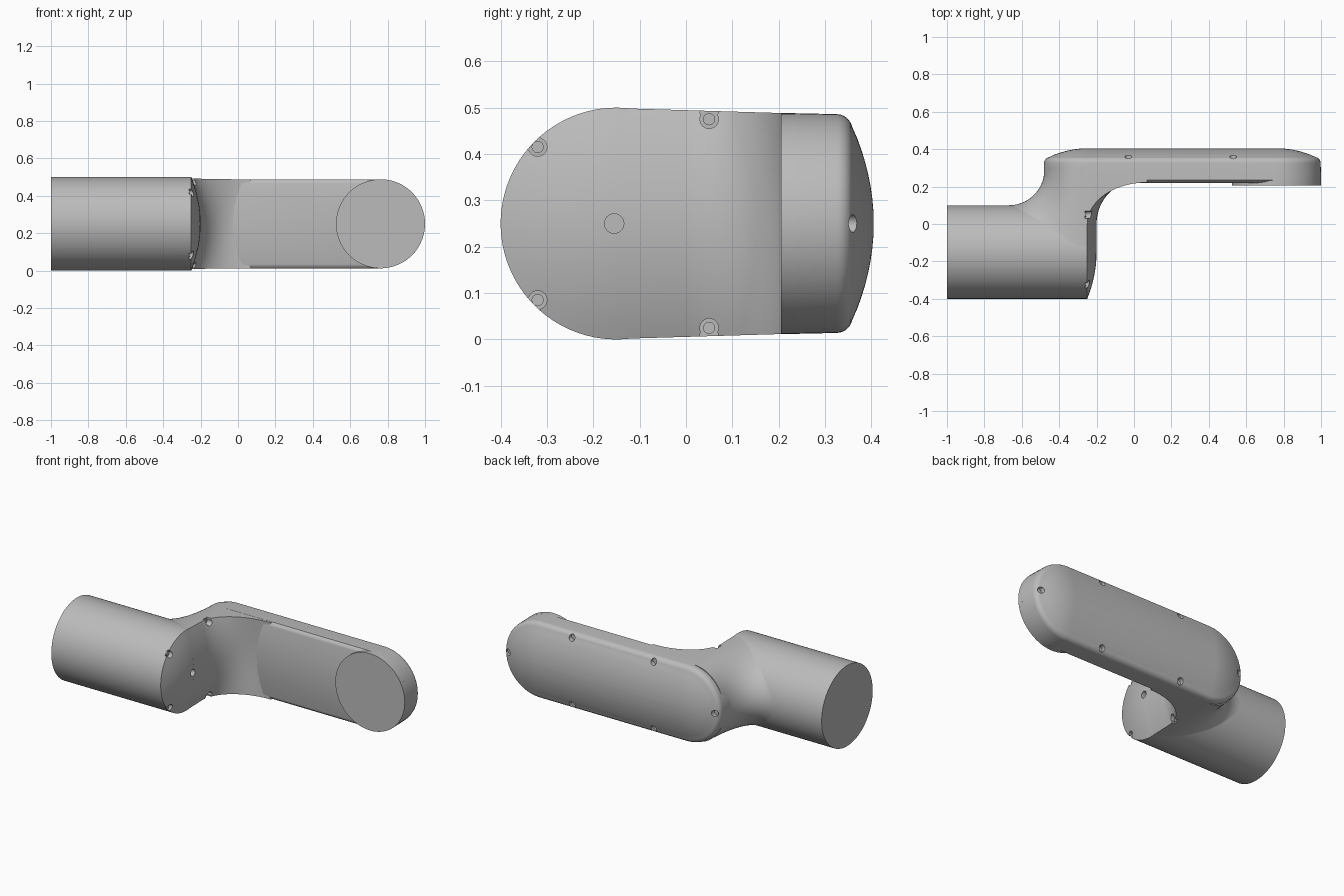
import bpy, bmesh, math
from mathutils import Vector

cube = bpy.data.objects.get("Cube")
if cube:
    bpy.data.objects.remove(cube, do_unlink=True)

grey = bpy.data.materials.new("plain grey")
grey.use_nodes = True
grey.diffuse_color = (0.5, 0.5, 0.5, 1)
grey.node_tree.nodes["Principled BSDF"].inputs["Base Color"].default_value = grey.diffuse_color

CZ = 0.25          # height of the middle plane
CY = -0.15         # barrel axis
R = 0.25           # barrel radius
LEFT, RIGHT = -0.245, 0.762   # centres of the rounded paddle ends


def loft(name, rings):
    """Closed skin through rings of equal length."""
    bm = bmesh.new()
    loops = [[bm.verts.new(p) for p in ring] for ring in rings]
    for a, b in zip(loops, loops[1:]):
        for i in range(len(a)):
            j = (i + 1) % len(a)
            bm.faces.new((a[i], a[j], b[j], b[i]))
    bm.faces.new(loops[0])
    bm.faces.new(loops[-1])
    bmesh.ops.recalc_face_normals(bm, faces=bm.faces)
    mesh = bpy.data.meshes.new(name)
    bm.to_mesh(mesh)
    bm.free()
    obj = bpy.data.objects.new(name, mesh)
    bpy.context.collection.objects.link(obj)
    mesh.materials.append(grey)
    return obj


def rod(name, start, end, radius, sides=24):
    """Straight cylinder between two points."""
    a, b = Vector(start), Vector(end)
    turn = (b - a).to_track_quat('Z', 'Y')
    circle = [turn @ Vector((radius * math.cos(t), radius * math.sin(t), 0))
              for t in (math.tau * i / sides for i in range(sides))]
    return loft(name, [[p + q for q in circle] for p in (a, b)])


def activate(obj):
    bpy.ops.object.select_all(action='DESELECT')
    obj.select_set(True)
    bpy.context.view_layer.objects.active = obj


def cut(obj, cutters):
    """Subtract each cutter and remove it."""
    activate(obj)
    for c in cutters:
        mod = obj.modifiers.new("hole", 'BOOLEAN')
        mod.operation, mod.solver, mod.object = 'DIFFERENCE', 'EXACT', c
        bpy.ops.object.modifier_apply(modifier=mod.name)
        bpy.data.objects.remove(c, do_unlink=True)


def smooth(obj, angle=32):
    activate(obj)
    bpy.ops.object.shade_smooth_by_angle(angle=math.radians(angle))


# Barrel with a shallow domed end
profile = [(-1, R), (-0.25, R)]
for i in range(1, 9):
    r = R * (1 - i / 8.2)
    profile.append((-0.2 - 0.05 * (r / R) ** 2, r))
barrel = loft("barrel", [[(x, CY + r * math.cos(t), CZ + r * math.sin(t))
              for t in (math.tau * i / 96 for i in range(96))] for x, r in profile])


# Paddle with rounded ends and a crowned back
def stadium(y, r, n=32):
    pts = []
    for centre, start in ((RIGHT, -math.pi / 2), (LEFT, math.pi / 2)):
        for i in range(n + 1):
            t = start + math.pi * i / n
            pts.append((centre + r * math.cos(t), y, CZ + r * math.sin(t)))
    return pts


section = [(0.22, 0.216), (0.224, 0.228), (0.235, 0.238), (0.325, 0.236)]
for i in range(1, 7):          # rounded rim
    t = math.radians(78) * i / 6
    section.append((0.325 + 0.034 * math.sin(t), 0.202 + 0.034 * math.cos(t)))
for i in range(1, 9):          # crown
    r = 0.209 * (1 - i / 8.2)
    section.append((0.405 - 0.046 * (r / 0.209) ** 2, r))
paddle = loft("paddle", [stadium(y, r) for y, r in section])

# Flat mounting disc at the paddle tip
disc = rod("mounting_disc", (RIGHT, 0.205, CZ), (RIGHT, 0.236, CZ), 0.238, 96)

# Elbow: vertical columns flaring into the barrel behind and the paddle in front
ARC = 20
HINGE = -0.275                 # where the rear and front halves meet
drops = [(1 + math.cos(math.pi * k / ARC)) / 2 for k in range(ARC + 1)]
columns = []
for i in range(41):            # rear half
    t = math.pi / 2 - math.pi * i / 40
    z, wall = 0.249 * math.sin(t), HINGE - 0.204 * math.cos(t)
    base = CY + math.sqrt(R * R - z * z)
    flare = 0.19 * max(math.cos(t), 0)
    col = [(wall, 0.31, z)]
    for v in drops:
        col.append((wall - flare * (1 - math.sqrt(1 - (1 - v) ** 2)), base + (0.29 - base) * v, z))
    col.append((wall, CY, z))
    columns.append(col)
for i in range(33):            # front half
    s = -1 + 2 * i / 32
    z, foot = 0.249 * s, -0.2 - 0.05 * s * s
    reach = 0.2 + 0.12 * s * s
    col = [(foot + reach, 0.31, z)]
    for v in drops:
        col.append((foot + reach * (1 - math.sqrt(1 - v * v)), 0.222 * v, z))
    col.append((foot, CY, z))
    columns.append(col)
elbow = loft("elbow", [[(x, y, CZ + z * (1 - 0.12 * (y - CY))) for x, y, z in ring]
                       for ring in zip(*columns)])

# Screw holes along the back of the paddle
spots = [(x, CZ + s * 0.207) for x in (-0.03, 0.53) for s in (-1, 1)]
spots += [(LEFT - 0.205, CZ), (RIGHT + 0.205, CZ)]
cut(paddle, [rod("cutter", (x, 0.338, z), (x, 0.5, z), 0.019) for x, z in spots])
for n, (x, z) in enumerate(spots):
    smooth(rod(f"back_screw_{n + 1}", (x, 0.33, z), (x, 0.343, z), 0.012))

# Screw notches round the domed end, open to the outside
notches = [(-0.32, 0.165), (-0.32, -0.165), (0.05, 0.225), (0.05, -0.225)]
for n, (y, z) in enumerate(notches):
    out = Vector((0, y - CY if y < 0 else 0, z)).normalized()
    spot = Vector((-0.262, y, CZ + z))
    cut(barrel if y < 0 else elbow,
        [rod("cutter", spot + out * d, spot + out * d + Vector((0.1, 0, 0)), 0.02)
         for d in (0, 0.018)])
    smooth(rod(f"end_screw_{n + 1}", spot - Vector((0.01, 0, 0)), spot + Vector((0.005, 0, 0)), 0.013))

# Central hole, through both overlapping skins
for part in (barrel, elbow):
    cut(part, [rod("cutter", (-0.23, -0.155, CZ), (-0.1, -0.155, CZ), 0.021)])

for part in (barrel, paddle, disc, elbow):
    smooth(part)
